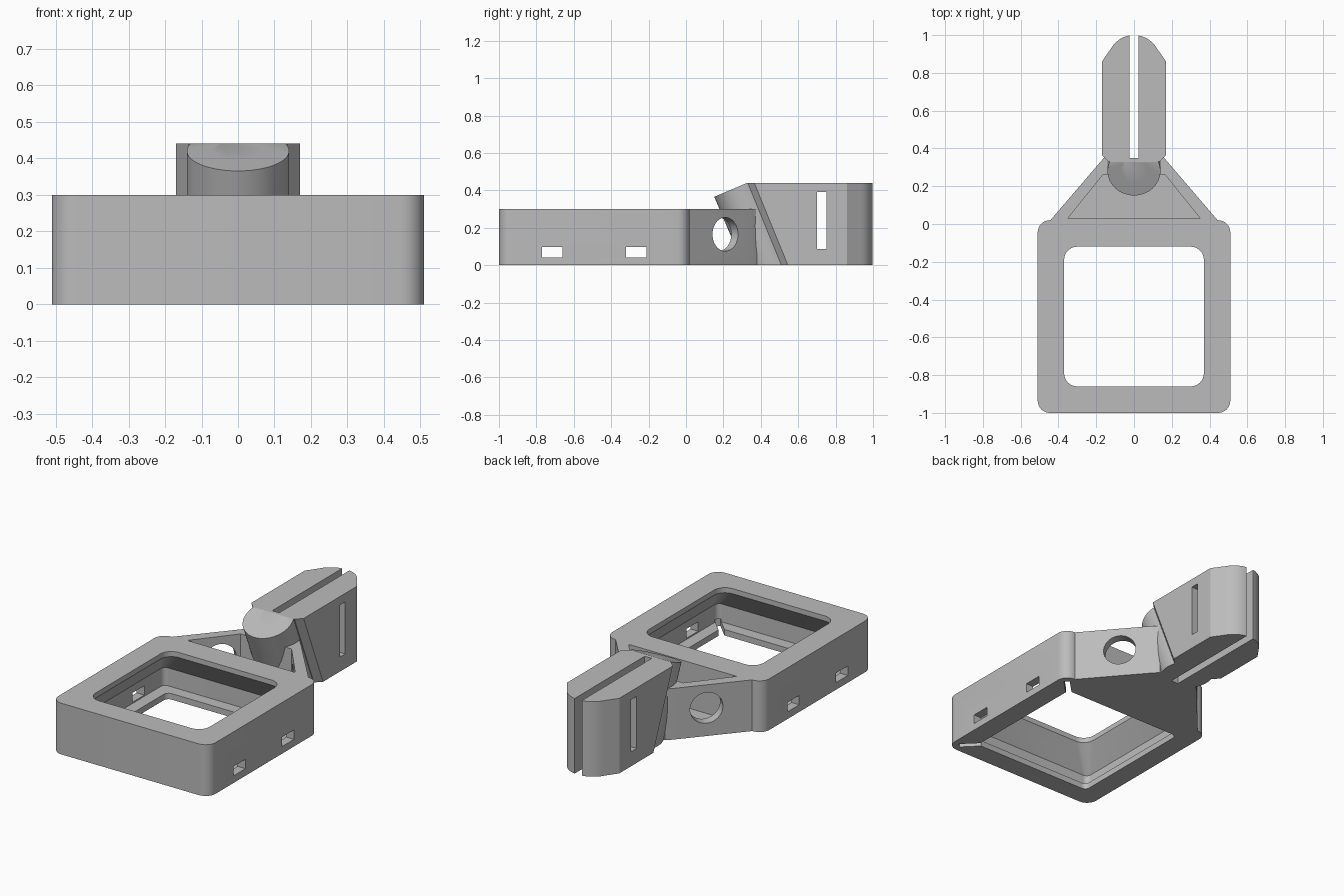
import bpy, bmesh, math
from mathutils import Matrix, Vector

old = bpy.data.objects.get("Cube")
if old:
    bpy.data.objects.remove(old, do_unlink=True)

grey = bpy.data.materials.new("plain grey")
grey.use_nodes = True
colour = (0.5, 0.5, 0.5, 1)
grey.diffuse_color = colour
grey.node_tree.nodes["Principled BSDF"].inputs["Base Color"].default_value = colour


def make(name, bm):
    bmesh.ops.recalc_face_normals(bm, faces=bm.faces)
    mesh = bpy.data.meshes.new(name)
    bm.to_mesh(mesh)
    bm.free()
    mesh.materials.append(grey)
    ob = bpy.data.objects.new(name, mesh)
    bpy.context.collection.objects.link(ob)
    return ob


def loft(name, rings):
    """Closed solid through (outline, height) rings with equal point counts."""
    bm = bmesh.new()
    loops = [[bm.verts.new((x, y, z)) for x, y in pts] for pts, z in rings]
    n = len(loops[0])
    for a, b in zip(loops, loops[1:]):
        for i in range(n):
            j = (i + 1) % n
            bm.faces.new((a[i], a[j], b[j], b[i]))
    bm.faces.new(loops[0][::-1])
    bm.faces.new(loops[-1])
    return make(name, bm)


def box(name, lo, hi, matrix=Matrix()):
    bm = bmesh.new()
    lo, hi = Vector(lo), Vector(hi)
    bmesh.ops.create_cube(bm, size=1)
    bm.transform(matrix @ Matrix.Translation((lo + hi) / 2) @ Matrix.Diagonal((*(hi - lo), 1)))
    return make(name, bm)


def rod(name, start, end, radius):
    start, end = Vector(start), Vector(end)
    bm = bmesh.new()
    bmesh.ops.create_cone(bm, cap_ends=True, segments=48, radius1=radius,
                          radius2=radius, depth=(end - start).length)
    turn = (end - start).to_track_quat('Z', 'Y').to_matrix().to_4x4()
    bm.transform(Matrix.Translation((start + end) / 2) @ turn)
    return make(name, bm)


def combine(ob, tool, operation='DIFFERENCE'):
    mod = ob.modifiers.new("combine", 'BOOLEAN')
    mod.operation, mod.object, mod.solver = operation, tool, 'EXACT'
    bpy.context.view_layer.objects.active = ob
    bpy.ops.object.modifier_apply(modifier=mod.name)
    bpy.data.objects.remove(tool, do_unlink=True)


def frame_outline(inset, radius):
    """Rounded square, inset from the outside of the frame."""
    half, cy = 0.51 - inset, -0.49
    pts = []
    for k, (sx, sy) in enumerate([(1, 1), (-1, 1), (-1, -1), (1, -1)]):
        for i in range(9):
            a = math.pi / 2 * (k + i / 8)
            pts.append((sx * (half - radius) + radius * math.cos(a),
                        cy + sy * (half - radius) + radius * math.sin(a)))
    return pts


def mirrored(half):
    return half + [(-x, y) for x, y in reversed(half)]


# Square frame: top lip, sloped inner walls and a bottom flange
outer = frame_outline(0, 0.065)
frame = loft("square_frame", [(outer, 0), (outer, 0.3)])
lip, flange = frame_outline(0.14, 0.07), frame_outline(0.12, 0.03)
wall = frame_outline(0.05, 0.03)
combine(frame, loft("cavity", [(flange, -0.1), (flange, 0.035), (wall, 0.035),
                               (wall, 0.14), (lip, 0.27), (lip, 0.4)]))

# Strap windows through both side walls
for y in (-0.715, -0.265):
    combine(frame, box("window", (-1, y - 0.055, 0.042), (1, y + 0.055, 0.097)))

# Diagonal slots in the flange corners
for k in range(4):
    place = Matrix.Translation((0, -0.49, 0)) @ Matrix.Rotation(math.pi * (k / 2 + 0.25), 4, 'Z')
    combine(frame, box("corner_slot", (0.5, -0.016, -0.1), (0.655, 0.016, 0.05), place))

# Tapered neck with an open pocket and round holes in its slanted sides
neck_plan = mirrored([(0.46, 0.0), (0.16, 0.35), (0.13, 0.38)])
neck = loft("neck", [(neck_plan, 0), (neck_plan, 0.3)])
pocket = mirrored([(0.35, 0.03), (0.165, 0.26)])
combine(neck, loft("pocket", [(pocket, 0.03), (pocket, 0.4)]))
for s in (-1, 1):
    centre = Vector((s * 0.28, 0.21, 0.165))
    reach = Vector((s * 0.76, 0.65, 0)) * 0.11
    combine(neck, rod("side_hole", centre - reach, centre + reach, 0.09))

# Clamp body: rounded far end, leaning front face
def clamp_plan(front):
    arc = [(0.14 * math.cos(math.radians(a)), 0.86 + 0.14 * math.sin(math.radians(a)))
           for a in range(30, 90, 8)]
    return mirrored([(0.135, front - 0.02), (0.17, front + 0.015), (0.17, 0.86)] + arc)


clamp = loft("clamp", [(clamp_plan(0.53), 0), (clamp_plan(0.35), 0.44)])

# Leaning tube at the front of the clamp
cap = Vector((0, 0.28, 0.42))
axis = Vector((0, 0.39, -0.92)).normalized()
tube = rod("tube", cap, cap + axis * 0.8, 0.14)
combine(tube, box("slab", (-1, -1, 0), (1, 2, 0.44)), 'INTERSECT')
combine(clamp, tube, 'UNION')

# Bore and slit run through clamp and neck
for part in (clamp, neck):
    combine(part, rod("bore", cap - axis * 0.3, cap + axis * 0.9, 0.07))
    combine(part, box("slit", (-0.023, 0.35, -0.1), (0.023, 1.2, 0.6)))
combine(clamp, rod("end_hole", (0, 0.86, -0.1), (0, 0.86, 0.6), 0.07))
combine(clamp, box("tie_slot", (-1, 0.7, 0.085), (1, 0.75, 0.39)))

# Smooth the curves, keep edges crisp
for part in (frame, neck, clamp):
    bpy.ops.object.select_all(action='DESELECT')
    part.select_set(True)
    bpy.context.view_layer.objects.active = part
    bpy.ops.object.shade_smooth_by_angle(angle=math.radians(30))
